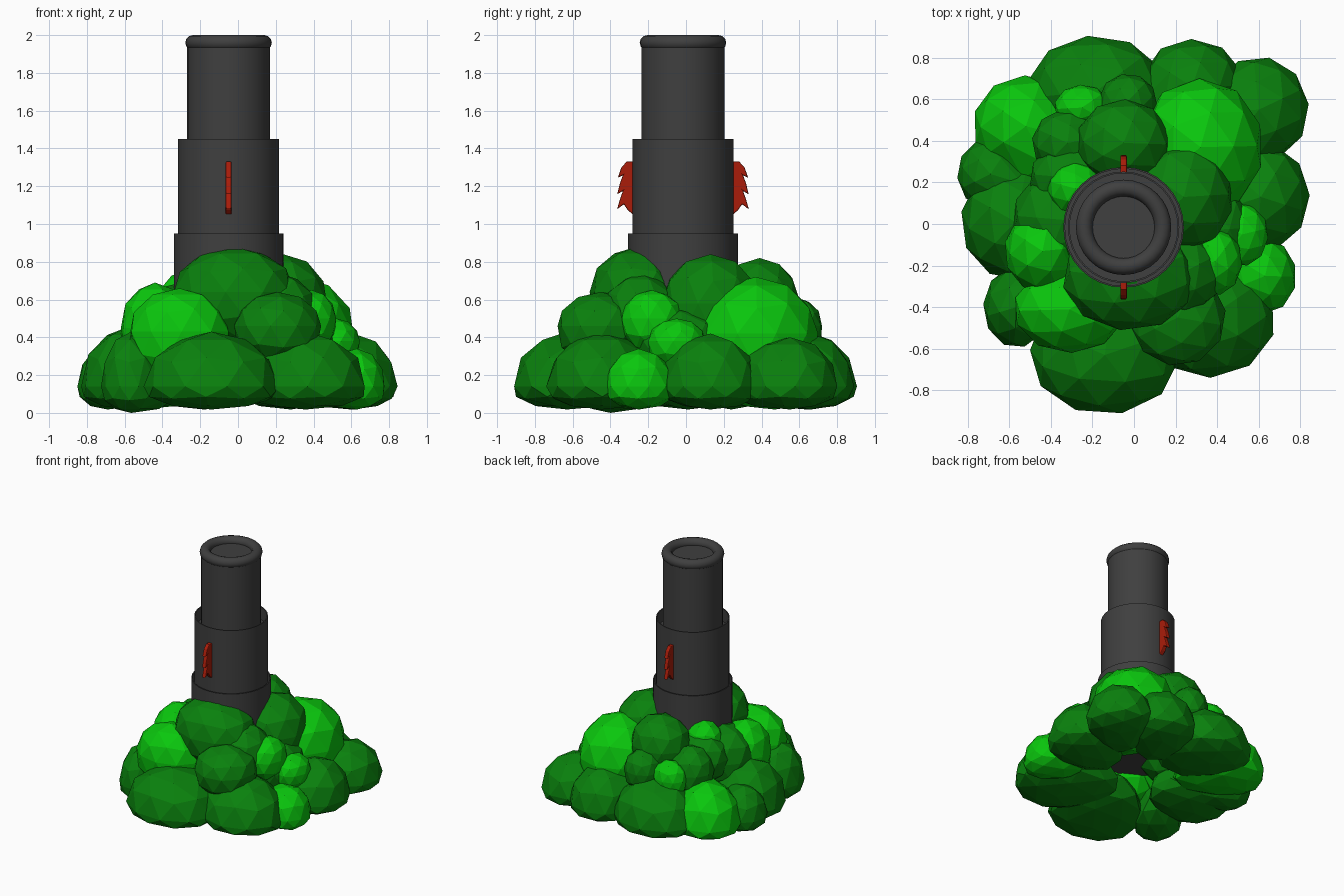
import bpy, bmesh, math, random
from mathutils import Matrix, Vector

if "Cube" in bpy.data.objects:
    bpy.data.objects.remove(bpy.data.objects["Cube"])

random.seed(4)
CX, CY = -0.05, -0.016          # axis of the pipe


def material(name, rgb):
    m = bpy.data.materials.new(name)
    m.diffuse_color = (*rgb, 1)
    m.use_nodes = True
    m.node_tree.nodes["Principled BSDF"].inputs["Base Color"].default_value = m.diffuse_color
    return m


DARK = material("dark_leaf", (0.003, 0.22, 0.004))
BRIGHT = material("bright_leaf", (0.003, 0.57, 0.004))
GREY = material("dark_metal", (0.05, 0.05, 0.05))
RED = material("red", (0.40, 0.012, 0.003))


def add_object(name, bm, mat):
    bmesh.ops.recalc_face_normals(bm, faces=bm.faces[:])
    me = bpy.data.meshes.new(name)
    bm.to_mesh(me)
    bm.free()
    me.materials.append(mat)
    ob = bpy.data.objects.new(name, me)
    bpy.context.collection.objects.link(ob)
    return ob


def smooth(ob, angle=40):
    bpy.ops.object.select_all(action='DESELECT')
    ob.select_set(True)
    bpy.context.view_layer.objects.active = ob
    bpy.ops.object.shade_smooth_by_angle(angle=math.radians(angle))


# Telescoping pipe sections, each with a thin rim and a sunken top
def pipe(name, r, z0, z1, sink):
    bm = bmesh.new()
    bmesh.ops.create_cone(bm, cap_ends=True, segments=32, radius1=r, radius2=r, depth=z1 - z0,
                          matrix=Matrix.Translation((CX, CY, (z0 + z1) / 2)))
    if sink:
        top = max(bm.faces, key=lambda f: f.calc_center_median().z)
        bmesh.ops.inset_region(bm, faces=[top], thickness=0.008)
        floor = bmesh.ops.extrude_discrete_faces(bm, faces=[top])["faces"][0]
        for v in floor.verts:
            v.co.z -= sink
    smooth(add_object(name, bm, GREY))


pipe("pipe_base", 0.29, 0.32, 0.95, 0.08)
pipe("pipe_middle", 0.268, 0.8, 1.45, 0.1)
pipe("pipe_top", 0.219, 1.3, 1.955, 0)

# Rounded lip around the mouth
bpy.ops.mesh.primitive_torus_add(location=(CX, CY, 1.96), major_segments=32, minor_segments=12,
                                 major_radius=0.189, minor_radius=0.04)
lip = bpy.context.object
lip.name = "pipe_lip"
lip.data.materials.append(GREY)
smooth(lip, 60)

# Red spiked fins, front and back of the middle section
FIN = [(-0.03, 1.33), (0.03, 1.33), (0.058, 1.30), (0.077, 1.245), (0.05, 1.258), (0.066, 1.215),
       (0.08, 1.157), (0.05, 1.175), (0.066, 1.13), (0.081, 1.077), (0.045, 1.105),
       (0.025, 1.075), (0.0, 1.052), (-0.03, 1.06)]
for side, name in ((-1, "front_fin"), (1, "back_fin")):
    bm = bmesh.new()
    face = bm.faces.new([bm.verts.new((CX - 0.016, CY + side * (0.268 + d), z)) for d, z in FIN])
    ext = bmesh.ops.extrude_face_region(bm, geom=[face])
    for v in ext["geom"]:
        if isinstance(v, bmesh.types.BMVert):
            v.co.x += 0.032
    fin = add_object(name, bm, RED)
    bev = fin.modifiers.new("round", 'BEVEL')
    bev.width, bev.segments, bev.limit_method = 0.008, 2, 'ANGLE'
    bev.angle_limit = math.radians(60)


# Faceted leaf clumps, stretched on the side that faces the pipe so they merge
def clump(name, x, y, z, rx, ry, up, down, inward, mat):
    bm = bmesh.new()
    bmesh.ops.create_icosphere(bm, subdivisions=2, radius=1,
                               matrix=Matrix.Rotation(random.uniform(0, 6.3), 4, 'Z'))
    mx, my, mz = (max(abs(v.co[i]) for v in bm.verts) for i in range(3))
    to_pipe = Vector((CX - x, CY - y, 0)).normalized()
    for v in bm.verts:
        c = v.co
        wide = 1 + 0.12 * max(0, -c.z)       # fuller underside
        d = Vector((c.x / mx * rx * wide, c.y / my * ry * wide,
                    c.z / mz * (up if c.z > 0 else down)))
        d += to_pipe * max(0, d.dot(to_pipe)) * inward
        v.co = Vector((x, y, z)) + d
    add_object(name, bm, mat)


# Ground ring: x, y, rx, ry, height, inward stretch, material
RING = [
    (-0.14, -0.63, 0.36, 0.28, 0.43, 0.5, DARK), (0.36, -0.45, 0.31, 0.29, 0.43, 0.5, DARK),
    (0.63, -0.25, 0.145, 0.18, 0.34, 0.9, BRIGHT), (0.61, 0.13, 0.235, 0.25, 0.42, 0.7, DARK),
    (0.60, 0.55, 0.24, 0.25, 0.40, 0.7, DARK), (0.28, 0.66, 0.24, 0.23, 0.42, 0.8, DARK),
    (-0.18, 0.64, 0.33, 0.265, 0.43, 0.5, DARK), (-0.52, 0.47, 0.245, 0.245, 0.43, 0.7, BRIGHT),
    (-0.69, 0.24, 0.16, 0.17, 0.36, 0.9, DARK), (-0.57, 0.01, 0.26, 0.28, 0.46, 0.4, DARK),
    (-0.565, -0.40, 0.16, 0.19, 0.43, 0.8, DARK),
]
for i, (x, y, rx, ry, h, s, m) in enumerate(RING):
    clump(f"ground_clump_{i}", x, y, 0.14, rx, ry, h - 0.14, 0.14 if i == 10 else 0.122, s, m)

# Upper layers: x, y, z, rx, ry, rz, material
UPPER = [
    (-0.02, -0.26, 0.64, 0.32, 0.25, 0.24, DARK), (0.21, -0.45, 0.46, 0.23, 0.23, 0.18, DARK),
    (-0.31, -0.41, 0.43, 0.26, 0.21, 0.23, BRIGHT), (-0.44, -0.13, 0.45, 0.18, 0.20, 0.24, BRIGHT),
    (0.39, -0.18, 0.50, 0.13, 0.16, 0.15, BRIGHT), (0.52, -0.05, 0.38, 0.125, 0.15, 0.12, BRIGHT),
    (0.24, 0.13, 0.58, 0.23, 0.26, 0.26, DARK), (0.32, 0.37, 0.42, 0.29, 0.33, 0.30, BRIGHT),
    (-0.05, 0.39, 0.60, 0.22, 0.21, 0.22, DARK), (-0.25, 0.56, 0.44, 0.13, 0.11, 0.13, BRIGHT),
    (-0.32, 0.39, 0.46, 0.17, 0.16, 0.18, DARK), (-0.03, 0.59, 0.46, 0.14, 0.13, 0.15, DARK),
    (-0.28, 0.17, 0.60, 0.14, 0.13, 0.15, BRIGHT), (-0.28, 0.22, 0.50, 0.22, 0.18, 0.18, DARK),
    (-0.34, 0.02, 0.46, 0.24, 0.25, 0.22, DARK), (0.34, -0.03, 0.38, 0.22, 0.25, 0.18, DARK),
    (0.22, -0.24, 0.52, 0.20, 0.20, 0.22, DARK),
]
for i, (x, y, z, rx, ry, rz, m) in enumerate(UPPER):
    clump(f"upper_clump_{i}", x, y, z, rx, ry, rz, rz * 1.2, 0.0, m)
